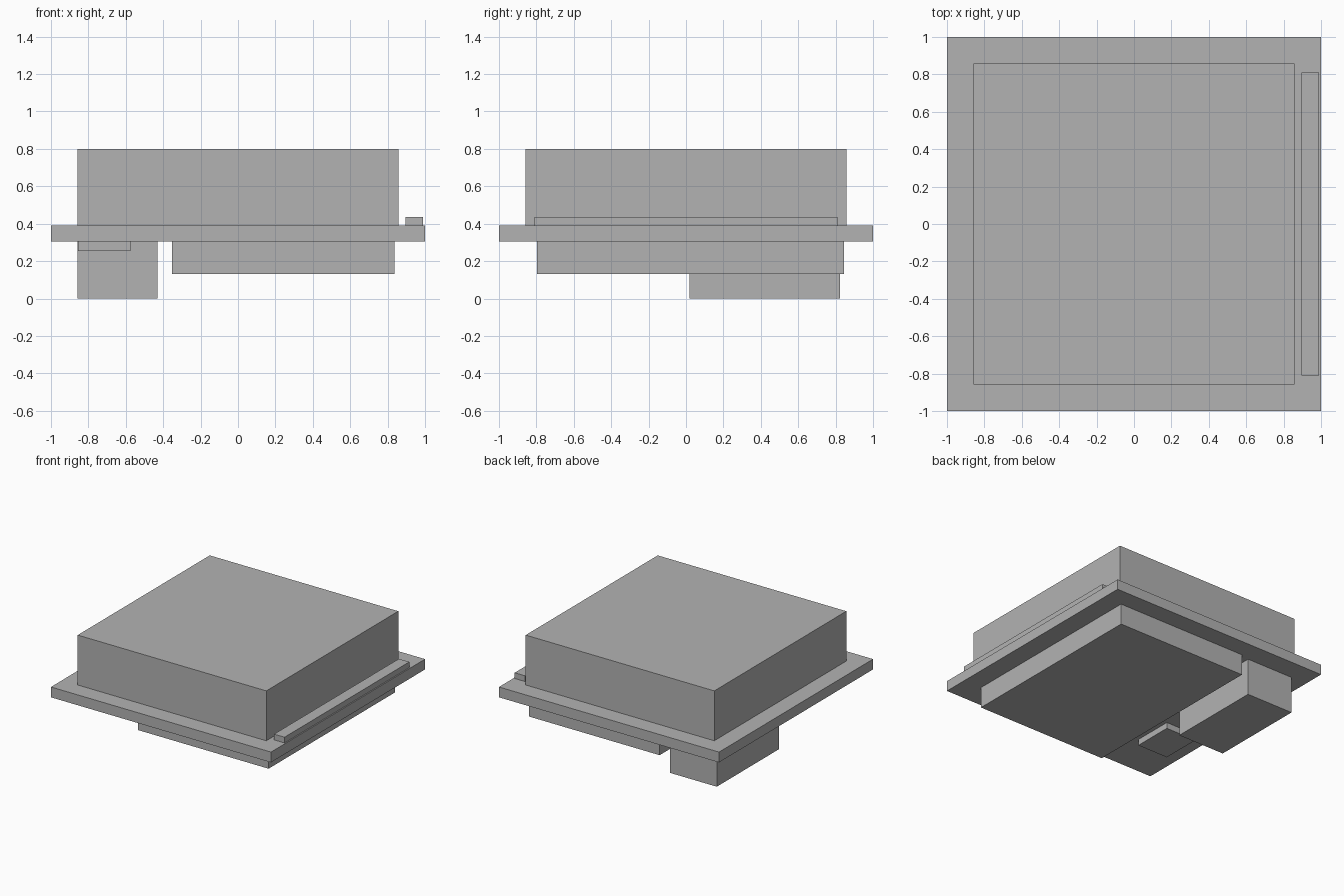
import bpy

cube = bpy.data.objects.get("Cube")
if cube:
    bpy.data.objects.remove(cube, do_unlink=True)

# One plain grey for every part
grey = bpy.data.materials.new("plain grey")
grey.use_nodes = True
colour = (0.45, 0.45, 0.45, 1)
grey.diffuse_color = colour
grey.node_tree.nodes["Principled BSDF"].inputs["Base Color"].default_value = colour


def box(name, x, y, z):
    """Add a box spanning the given (low, high) ranges."""
    spans = (x, y, z)
    bpy.ops.mesh.primitive_cube_add(size=1, location=[(a + b) / 2 for a, b in spans])
    obj = bpy.context.object
    obj.name = name
    obj.scale = [b - a for a, b in spans]
    bpy.ops.object.transform_apply(location=False, rotation=False, scale=True)
    obj.data.materials.append(grey)
    return obj


PLATE_BOTTOM, PLATE_TOP = 0.305, 0.39

# Base plate with the main block and side strip on top
box("base_plate", (-1, 1), (-1, 1), (PLATE_BOTTOM, PLATE_TOP))
box("main_block", (-0.857, 0.857), (-0.857, 0.857), (PLATE_TOP, 0.8))
box("side_strip", (0.895, 0.99), (-0.81, 0.81), (PLATE_TOP, 0.437))

# Parts hanging under the plate
box("lower_slab", (-0.352, 0.836), (-0.797, 0.845), (0.132, PLATE_BOTTOM))
box("tall_connector", (-0.857, -0.43), (0.018, 0.824), (0, PLATE_BOTTOM))
box("small_chip", (-0.855, -0.575), (-0.635, -0.3), (0.255, PLATE_BOTTOM))
